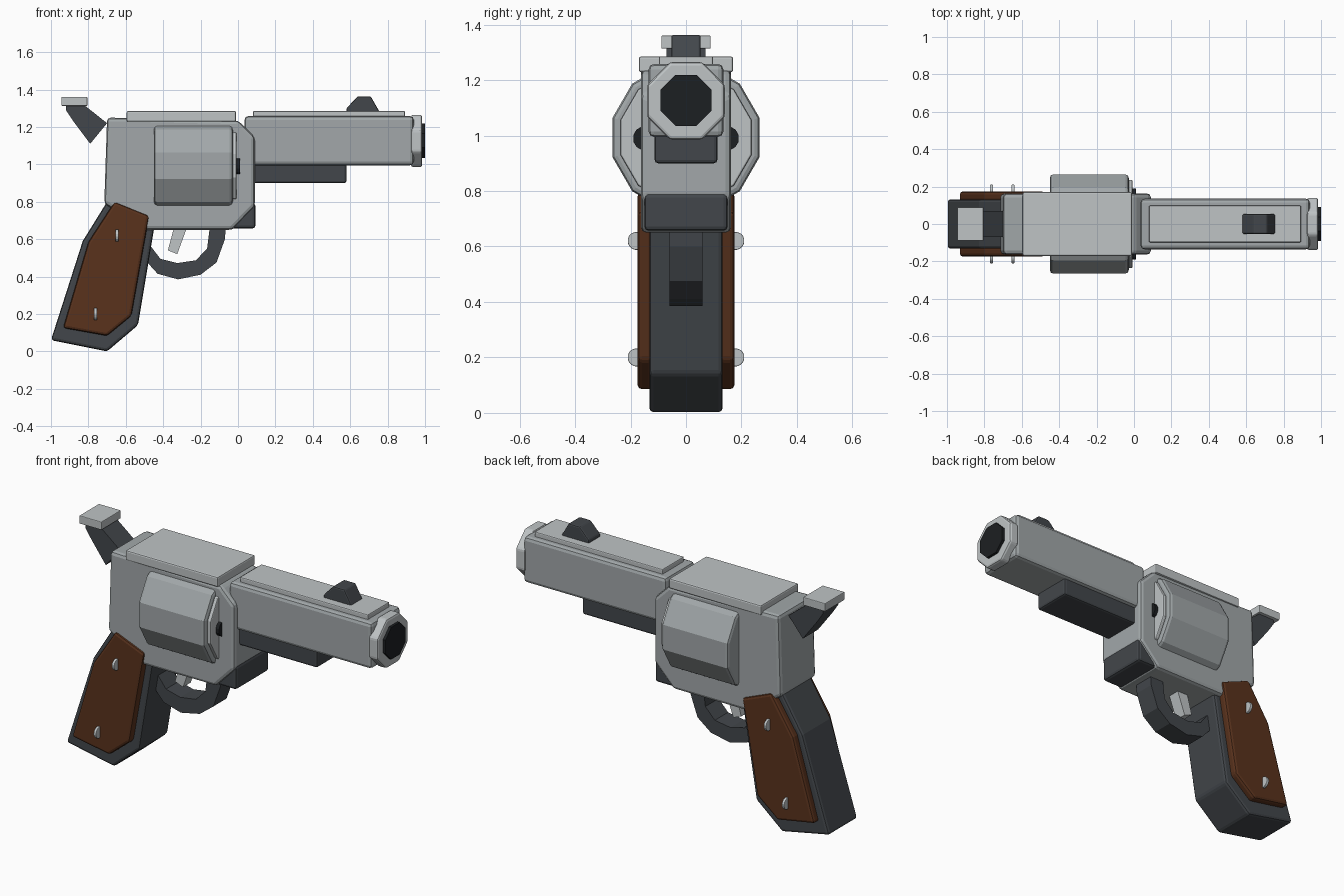
import bpy, bmesh, math

if "Cube" in bpy.data.objects:
    bpy.data.objects.remove(bpy.data.objects["Cube"])

def material(name, r, g, b):
    m = bpy.data.materials.new(name)
    m.diffuse_color = (r, g, b, 1)
    m.use_nodes = True
    m.node_tree.nodes["Principled BSDF"].inputs["Base Color"].default_value = m.diffuse_color
    return m

STEEL = material("steel", 0.36, 0.39, 0.40)
SILVER = material("silver", 0.52, 0.55, 0.56)
DARK = material("dark_metal", 0.055, 0.062, 0.07)
BLACK = material("black", 0.012, 0.014, 0.016)
WOOD = material("wood", 0.10, 0.032, 0.012)

def prism(name, pts, a, b, mat, bevel=0.0, axis="y"):
    """Extrude a profile from a to b: (x, z) points along y, or (y, z) points along x."""
    bm = bmesh.new()
    place = (lambda p, t: (p[0], t, p[1])) if axis == "y" else (lambda p, t: (t, p[0], p[1]))
    face = bm.faces.new([bm.verts.new(place(p, a)) for p in pts])
    ext = bmesh.ops.extrude_face_region(bm, geom=[face])
    shift = (0, b - a, 0) if axis == "y" else (b - a, 0, 0)
    bmesh.ops.translate(bm, vec=shift, verts=[v for v in ext["geom"] if isinstance(v, bmesh.types.BMVert)])
    bmesh.ops.recalc_face_normals(bm, faces=bm.faces)
    mesh = bpy.data.meshes.new(name)
    bm.to_mesh(mesh)
    bm.free()
    mesh.materials.append(mat)
    ob = bpy.data.objects.new(name, mesh)
    bpy.context.collection.objects.link(ob)
    if bevel:
        mod = ob.modifiers.new("bevel", "BEVEL")
        mod.width, mod.segments = bevel, 2
        mod.limit_method, mod.angle_limit = "ANGLE", math.radians(40)
    return ob

def box(name, x0, x1, w, z0, z1, mat, bevel=0.0):
    return prism(name, [(x0, z0), (x1, z0), (x1, z1), (x0, z1)], -w, w, mat, bevel)

def ngon(n, apothem, cy, cz):
    r = apothem / math.cos(math.pi / n)
    return [(cy + r * math.cos((i + 0.5) * 2 * math.pi / n),
             cz + r * math.sin((i + 0.5) * 2 * math.pi / n)) for i in range(n)]

# Frame and top strap
prism("frame", [(-0.70, 1.25), (0.0, 1.235), (0.09, 1.145), (0.09, 0.775), (-0.03, 0.65),
                (-0.50, 0.65), (-0.715, 0.79)], -0.163, 0.163, STEEL, 0.02)
box("top_strap", -0.595, -0.01, 0.17, 1.228, 1.285, SILVER, 0.008)
box("front_lug", -0.06, 0.093, 0.15, 0.657, 0.792, DARK, 0.015)

# Rotating cylinder with front plate and chamber mouths
prism("cylinder", ngon(12, 0.265, 0, 0.993), -0.45, -0.028, STEEL, 0.018, "x")
prism("cylinder_plate", ngon(12, 0.236, 0, 0.993), -0.03, -0.008, SILVER, 0.006, "x")
for side, tag in ((-1, "right"), (1, "left")):
    prism("chamber_" + tag, ngon(12, 0.043, side * 0.147, 0.99), -0.02, 0.012, BLACK, 0, "x")

# Barrel, rib, underlug and muzzle
box("barrel", 0.035, 0.94, 0.135, 0.995, 1.258, STEEL, 0.02)
box("barrel_rib", 0.08, 0.893, 0.098, 1.245, 1.285, SILVER, 0.006)
box("underlug", 0.03, 0.58, 0.113, 0.90, 1.01, DARK, 0.012)
prism("muzzle", ngon(8, 0.14, 0, 1.125), 0.925, 0.985, SILVER, 0.012, "x")
prism("bore", ngon(8, 0.092, 0, 1.127), 0.96, 1.0, BLACK, 0, "x")

# Front sight and hammer
prism("front_sight", [(0.58, 1.275), (0.76, 1.275), (0.71, 1.363), (0.64, 1.363), (0.58, 1.30)],
      -0.053, 0.053, DARK, 0.008)
prism("hammer", [(-0.92, 1.315), (-0.82, 1.315), (-0.70, 1.22), (-0.79, 1.11), (-0.88, 1.23),
                 (-0.92, 1.29)], -0.07, 0.07, DARK)
box("hammer_spur", -0.945, -0.805, 0.089, 1.313, 1.36, SILVER, 0.004)

# Trigger and guard
prism("trigger", [(-0.34, 0.67), (-0.27, 0.67), (-0.325, 0.52), (-0.375, 0.54)], -0.035, 0.035, SILVER)
prism("trigger_guard", [(-0.065, 0.67), (-0.07, 0.60), (-0.115, 0.475), (-0.20, 0.41), (-0.32, 0.385),
                        (-0.43, 0.415), (-0.48, 0.47), (-0.52, 0.53), (-0.465, 0.56), (-0.415, 0.495),
                        (-0.325, 0.472), (-0.225, 0.487), (-0.165, 0.55), (-0.15, 0.67)],
      -0.06, 0.06, DARK)

# Grip core, wooden panels and studs
prism("grip", [(-0.60, 0.82), (-0.70, 0.80), (-0.83, 0.59), (-1.0, 0.06), (-0.70, 0.0), (-0.535, 0.14),
               (-0.445, 0.68)], -0.132, 0.132, DARK, 0.015)
panel = [(-0.66, 0.80), (-0.475, 0.725), (-0.57, 0.19), (-0.70, 0.083), (-0.935, 0.125), (-0.80, 0.585)]
for side, tag in ((-1, "right"), (1, "left")):
    prism("grip_panel_" + tag, panel, side * 0.12, side * 0.174, WOOD, 0.015)
    for n, (x, z) in enumerate(((-0.647, 0.62), (-0.762, 0.20)), 1):
        prism(f"grip_stud_{tag}_{n}", ngon(16, 0.032, side * 0.178, z), x - 0.008, x + 0.008,
              SILVER, 0.003, "x")
